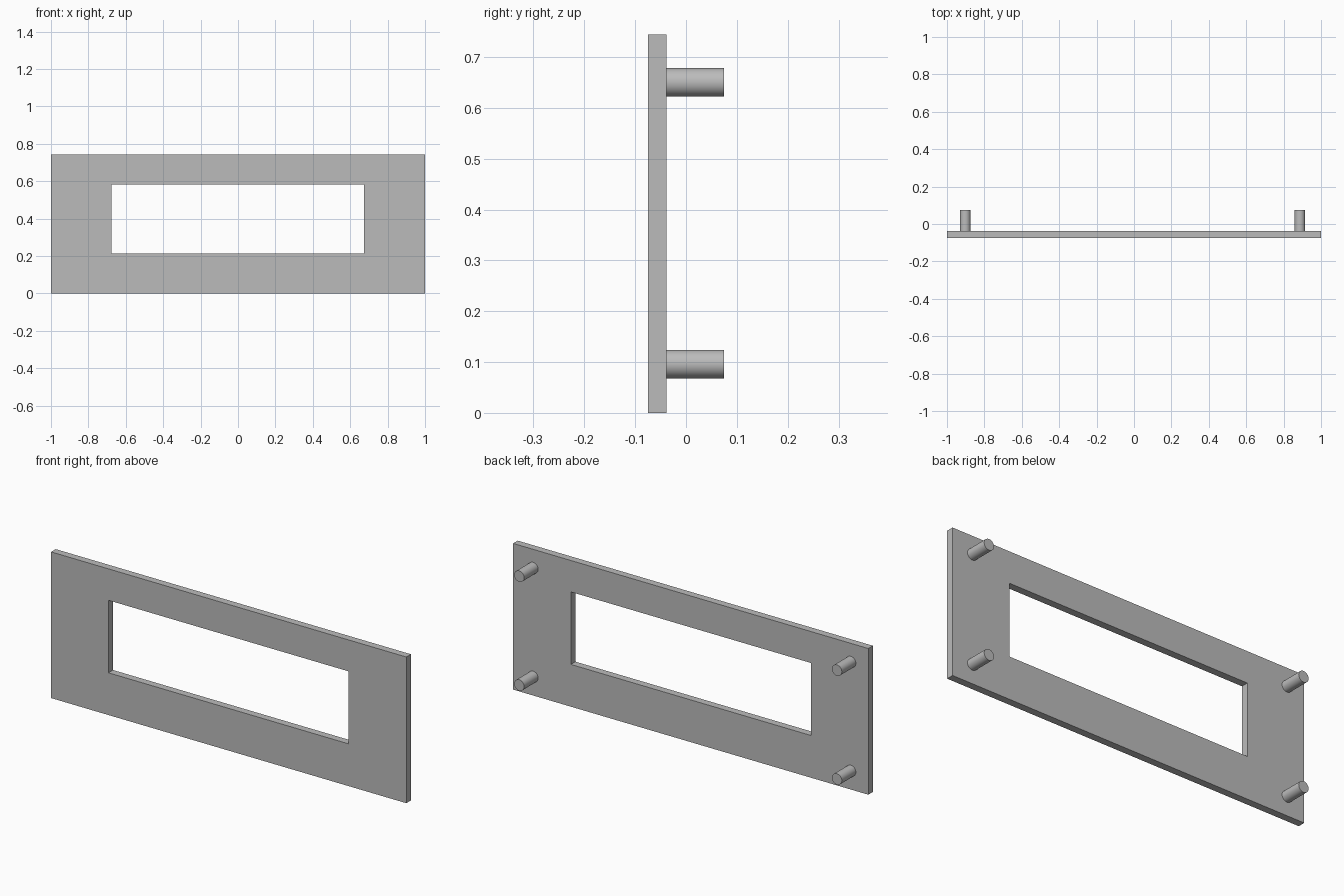
import bpy
import bmesh
import math

cube = bpy.data.objects.get("Cube")
if cube:
    bpy.data.objects.remove(cube, do_unlink=True)

# Single plain grey
GREY = (0.5, 0.5, 0.5, 1)
grey = bpy.data.materials.new("plain grey")
grey.use_nodes = True
grey.diffuse_color = GREY
grey.node_tree.nodes["Principled BSDF"].inputs["Base Color"].default_value = GREY

FRONT, BACK, PEG_END = -0.075, -0.038, 0.075
WIDTH, HEIGHT = 2.0, 0.744


def rectangle(bm, x0, x1, z0, z1):
    return [bm.verts.new((x, FRONT, z))
            for x, z in ((x0, z0), (x1, z0), (x1, z1), (x0, z1))]


# Flat plate with a rectangular window: a ring of four faces, extruded back
bm = bmesh.new()
outer = rectangle(bm, -WIDTH / 2, WIDTH / 2, 0, HEIGHT)
inner = rectangle(bm, -0.677, 0.675, 0.215, 0.584)
for i in range(4):
    j = (i + 1) % 4
    bm.faces.new((outer[i], outer[j], inner[j], inner[i]))
ring = bmesh.ops.extrude_face_region(bm, geom=bm.faces[:], use_keep_orig=True)
moved = [v for v in ring["geom"] if isinstance(v, bmesh.types.BMVert)]
bmesh.ops.translate(bm, verts=moved, vec=(0, BACK - FRONT, 0))
bmesh.ops.recalc_face_normals(bm, faces=bm.faces[:])
mesh = bpy.data.meshes.new("face_plate")
bm.to_mesh(mesh)
bm.free()
mesh.materials.append(grey)
plate = bpy.data.objects.new("face_plate", mesh)
bpy.context.collection.objects.link(plate)

# Four round mounting pegs on the back
for side, x in (("right", -0.902), ("left", 0.887)):
    for level, z in (("lower", 0.096), ("upper", 0.65)):
        bpy.ops.mesh.primitive_cylinder_add(
            vertices=48, radius=0.028, depth=PEG_END - BACK,
            location=(x, (PEG_END + BACK) / 2, z),
            rotation=(math.pi / 2, 0, 0))
        peg = bpy.context.object
        peg.name = f"{level}_{side}_peg"
        peg.data.materials.append(grey)
        bpy.ops.object.shade_smooth_by_angle()
